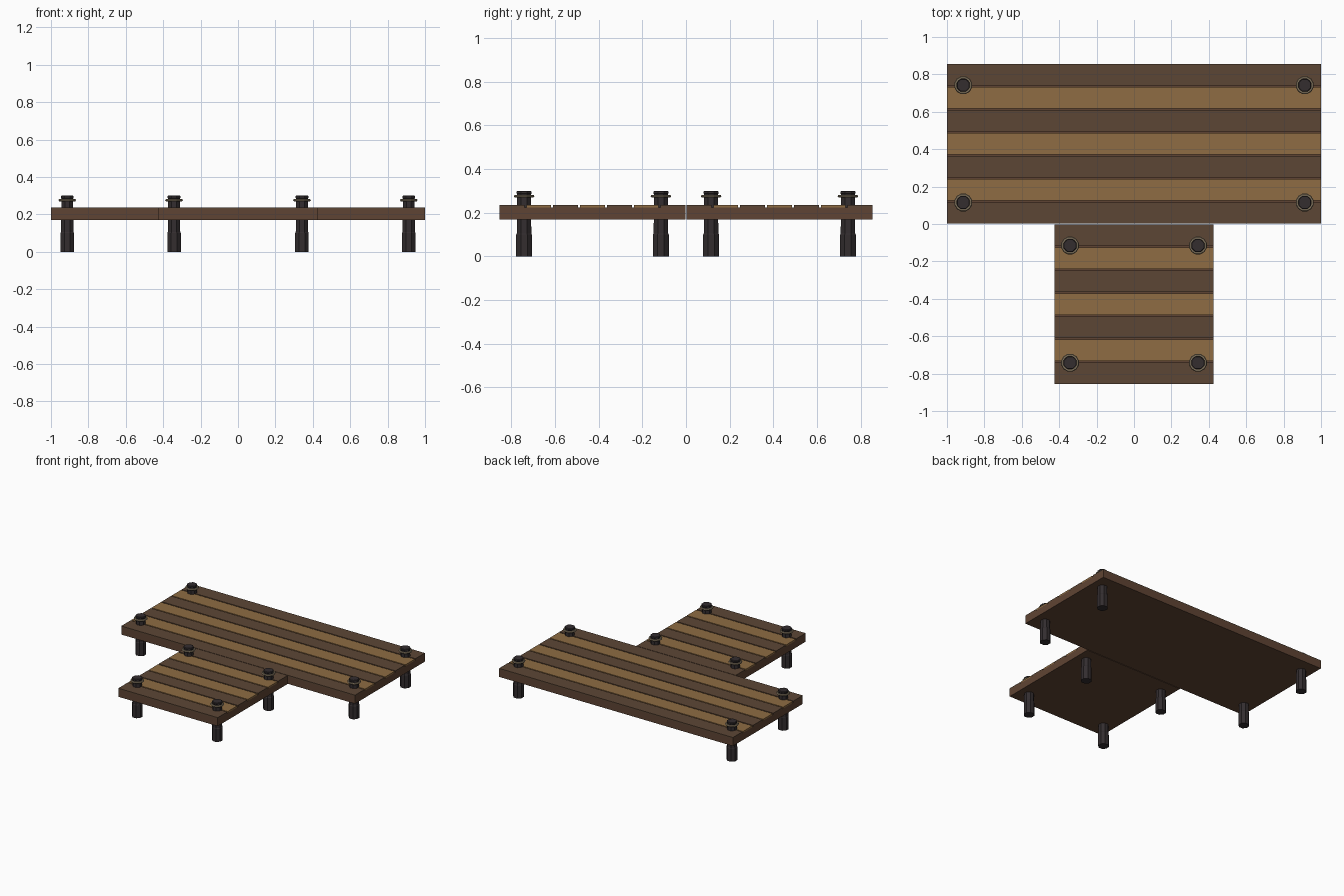
import bpy, bmesh, math
from mathutils import Matrix

cube = bpy.data.objects.get("Cube")
if cube:
    bpy.data.objects.remove(cube, do_unlink=True)


def material(name, hex_code):
    """Flat material from an sRGB hex colour."""
    srgb = [int(hex_code[i:i + 2], 16) / 255 for i in (0, 2, 4)]
    colour = [((c + 0.055) / 1.055) ** 2.4 for c in srgb] + [1]
    mat = bpy.data.materials.new(name)
    mat.use_nodes = True
    mat.diffuse_color = colour
    bsdf = mat.node_tree.nodes["Principled BSDF"]
    bsdf.inputs["Base Color"].default_value = colour
    bsdf.inputs["Roughness"].default_value = 0.9
    return mat


FRAME = material("frame brown", "5f4433")
DARK = material("dark plank", "5c4635")
LIGHT = material("light plank", "8e6c43")
POST = material("post charcoal", "332d2f")
ROPE = material("rope tan", "8f8068")


def finish(name, bm, mat):
    mesh = bpy.data.meshes.new(name)
    bmesh.ops.recalc_face_normals(bm, faces=bm.faces)
    bm.to_mesh(mesh)
    bm.free()
    mesh.materials.append(mat)
    obj = bpy.data.objects.new(name, mesh)
    bpy.context.collection.objects.link(obj)
    return obj


def box(name, half_x, y0, y1, z0, z1, mat):
    bm = bmesh.new()
    place = Matrix.Translation((0, (y0 + y1) / 2, (z0 + z1) / 2))
    size = Matrix.Diagonal((2 * half_x, y1 - y0, z1 - z0, 1))
    bmesh.ops.create_cube(bm, size=1, matrix=place @ size)
    return finish(name, bm, mat)


def lathe(name, profile, x, y, mat, sides=8, closed=False):
    """Turn a (radius, height) profile around a vertical axis."""
    bm = bmesh.new()
    rings = []
    for r, z in profile:
        angles = [2 * math.pi * (i + 0.5) / sides for i in range(sides)]
        rings.append([bm.verts.new((x + r * math.cos(a), y + r * math.sin(a), z))
                      for a in angles])
    pairs = list(zip(rings, rings[1:]))
    if closed:
        pairs.append((rings[-1], rings[0]))
    else:
        bm.faces.new(rings[0])
        bm.faces.new(rings[-1])
    for low, high in pairs:
        for i in range(sides):
            j = (i + 1) % sides
            bm.faces.new((low[i], low[j], high[j], high[i]))
    return finish(name, bm, mat)


SLAB_BOTTOM, SLAB_TOP, DECK_TOP = 0.17, 0.225, 0.236
PLANKS, GAP = 7, 0.009

# Post with a stepped shaft and a slightly wider cap
POST_PROFILE = [(0.039, 0), (0.039, 0.1), (0.036, 0.105), (0.034, 0.285),
                (0.037, 0.288), (0.037, 0.297), (0.034, 0.3)]
ROPE_PROFILE = [(0.041 + 0.008 * math.cos(a), 0.276 + 0.007 * math.sin(a))
                for a in (i * math.pi / 3 for i in range(6))]


def deck(name, half_x, y0, y1, post_x, post_ys):
    # Frame slab
    box(name + "_frame", half_x, y0, y1, SLAB_BOTTOM, SLAB_TOP, FRAME)
    # Planks in alternating colours
    pitch = (y1 - y0 + GAP) / PLANKS
    for i in range(PLANKS):
        start = y0 + i * pitch
        box(f"{name}_plank_{i + 1}", half_x, start, start + pitch - GAP,
            SLAB_TOP, DECK_TOP, LIGHT if i % 2 else DARK)
    # Corner posts with rope rings
    for side, sx in (("left", 1), ("right", -1)):
        for end, y in zip(("front", "back"), post_ys):
            label = f"{name}_{end}_{side}"
            lathe(label + "_post", POST_PROFILE, sx * post_x, y, POST)
            lathe(label + "_rope", ROPE_PROFILE, sx * post_x, y, ROPE,
                  sides=12, closed=True)


deck("cross_deck", 1.0, 0.002, 0.855, 0.913, (0.115, 0.742))
deck("walkway", 0.425, -0.855, -0.002, 0.342, (-0.115, -0.742))
